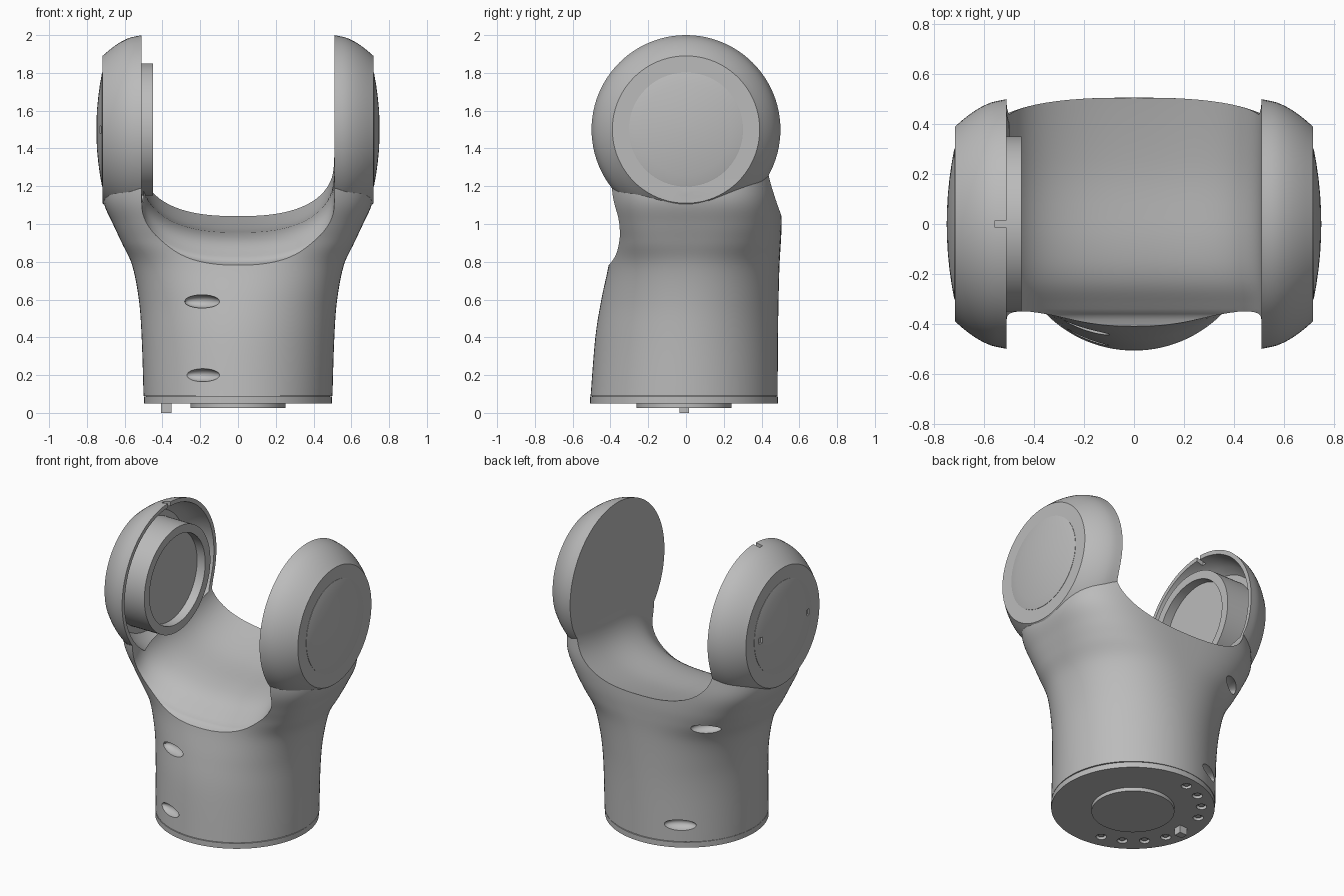
import bpy, bmesh, math
from mathutils import Matrix, Vector

if "Cube" in bpy.data.objects:
    bpy.data.objects.remove(bpy.data.objects["Cube"], do_unlink=True)

grey = bpy.data.materials.new("light grey")
grey.use_nodes = True
COLOUR = (0.5, 0.5, 0.5, 1)
grey.diffuse_color = COLOUR
grey.node_tree.nodes["Principled BSDF"].inputs["Base Color"].default_value = COLOUR

AXIS_Z = 1.5      # height of the fork pivot
INNER_X = 0.51    # inner faces of the fork arms


def finish(bm, name):
    bmesh.ops.recalc_face_normals(bm, faces=bm.faces)
    mesh = bpy.data.meshes.new(name)
    bm.to_mesh(mesh)
    bm.free()
    obj = bpy.data.objects.new(name, mesh)
    bpy.context.collection.objects.link(obj)
    mesh.materials.append(grey)
    return obj


def loft(name, rings):
    """Skin closed rings of points and cap both ends."""
    bm = bmesh.new()
    rows = [[bm.verts.new(p) for p in ring] for ring in rings]
    n = len(rows[0])
    for a, b in zip(rows, rows[1:]):
        for i in range(n):
            j = (i + 1) % n
            bm.faces.new((a[i], a[j], b[j], b[i]))
    bm.faces.new(rows[0])
    bm.faces.new(rows[-1])
    return finish(bm, name)


def lathe_x(name, profile, side, steps=96):
    """Turn (x, radius) points around the pivot axis on one side."""
    rings = []
    for x, r in profile:
        angles = [2 * math.pi * i / steps for i in range(steps)]
        rings.append([(side * x, r * math.cos(a), AXIS_Z + r * math.sin(a)) for a in angles])
    return loft(name, rings)


def cylinder(name, x, y, z0, z1, r, steps=32):
    angles = [2 * math.pi * i / steps for i in range(steps)]
    return loft(name, [[(x + r * math.cos(a), y + r * math.sin(a), z) for a in angles]
                       for z in (z0, z1)])


def box(name, centre, size):
    bm = bmesh.new()
    bmesh.ops.create_cube(bm, size=1, matrix=Matrix.Translation(centre) @ Matrix.Diagonal((*size, 1)))
    return finish(bm, name)


def boolean(target, tool, operation):
    mod = target.modifiers.new(operation, 'BOOLEAN')
    mod.operation, mod.object, mod.solver = operation, tool, 'EXACT'
    bpy.context.view_layer.objects.active = target
    bpy.ops.object.modifier_apply(modifier=mod.name)
    bpy.data.objects.remove(tool, do_unlink=True)


def spline(rows, steps):
    """Smooth curve through rows of values."""
    out = []
    for i in range(len(rows) - 1):
        p = [Vector(rows[min(max(i + k, 0), len(rows) - 1)]) for k in (-1, 0, 1, 2)]
        for s in range(steps):
            t = s / steps
            out.append(0.5 * (2 * p[1] + (p[2] - p[0]) * t
                       + (2 * p[0] - 5 * p[1] + 4 * p[2] - p[3]) * t * t
                       + (3 * p[1] - p[0] - 3 * p[2] + p[3]) * t ** 3))
    return out + [Vector(rows[-1])]


# Body: height, half width, front depth, back depth, front and back squareness
sections = [
    (0.09, 0.5, 0.505, 0.485, 2, 2),
    (0.4, 0.51, 0.48, 0.487, 2, 2),
    (0.6, 0.525, 0.448, 0.49, 2.1, 2.1),
    (0.78, 0.56, 0.41, 0.495, 2.4, 2.3),
    (0.9, 0.615, 0.395, 0.502, 2.9, 2.7),
    (1.0, 0.662, 0.415, 0.506, 3, 3),
    (1.12, 0.713, 0.445, 0.503, 3, 3.2),
    (1.25, 0.714, 0.46, 0.495, 3, 3.2),
    (1.5, 0.7, 0.47, 0.48, 3, 3),
]


def section_ring(row, steps=112):
    z, wide, front, back, nf, nb = row
    ring = []
    for i in range(steps):
        a = 2 * math.pi * i / steps
        c, s = math.cos(a), math.sin(a)
        depth, n = (back, nb) if s > 0 else (front, nf)
        ring.append((math.copysign(abs(c) ** (2 / n), c) * wide,
                     math.copysign(abs(s) ** (2 / n), s) * depth, z))
    return ring


body = loft("fork_body", [section_ring(r) for r in spline(sections, 6)])

# Rounded arm heads
head = [(0.45, 0.5), (0.51, 0.5)] + [tuple(p) for p in spline(
    [(0.515, 0.499), (0.57, 0.487), (0.62, 0.464), (0.67, 0.43), (0.717, 0.39)], 3)]
for side in (-1, 1):
    boolean(body, lathe_x("arm_head", head, side), 'UNION')

# Saddle opening between the arms
floor = spline([(-0.7, 0.72), (-0.41, 0.782), (-0.34, 0.83), (-0.23, 0.91),
                (-0.08, 0.95), (0.2, 0.975), (0.5, 1.04), (0.7, 1.1)], 5)
rings = []
for y, z in floor:
    ring = []
    for i in range(41):
        u = math.sin(math.pi * (i / 40 - 0.5))
        rise = 0.33 * (1 - max(0, 1 - abs(u) ** 2.5) ** 0.4)
        ring.append((INNER_X * u, y, z + rise))
    rings.append(ring + [(INNER_X, y, 2.3), (-INNER_X, y, 2.3)])
boolean(body, loft("opening_cutter", rings), 'DIFFERENCE')

# Hollow in the right-hand arm, with a notch in its rim
boolean(body, lathe_x("hollow_cutter", [(0.5, 0.475), (0.56, 0.46), (0.62, 0.43), (0.66, 0.39)], -1),
        'DIFFERENCE')
boolean(body, box("notch_cutter", (-0.53, 0, 1.99), (0.055, 0.028, 0.06)), 'DIFFERENCE')

# Oval screw pockets in the wall
for x, y, z in [(-0.19, -0.47, 0.2), (-0.19, -0.42, 0.59), (-0.25, 0.42, 0.2), (-0.43, 0.4, 0.89)]:
    bm = bmesh.new()
    turn = Matrix.Rotation(math.atan2(y, x), 4, 'Z')
    bmesh.ops.create_uvsphere(bm, u_segments=32, v_segments=16, radius=1,
                              matrix=Matrix.Translation((x, y, z)) @ turn
                              @ Matrix.Diagonal((0.05, 0.1, 0.035, 1)))
    boolean(body, finish(bm, "pocket_cutter"), 'DIFFERENCE')

parts = [body]

# Bearing ring and disc inside the hollow arm
ring = lathe_x("bearing_ring", [(0.67, 0.35), (0.45, 0.35)], -1)
boolean(ring, lathe_x("ring_cutter", [(0.51, 0.295), (0.4, 0.295)], -1), 'DIFFERENCE')
parts.append(ring)

# Domed caps on the outer faces
for side, name in ((-1, "right_cap"), (1, "left_cap")):
    dome = [(0.7, 0.302), (0.719, 0.302)]
    dome += [(0.72 + 0.03 * (1 - (r / 0.3) ** 2), r) for r in (0.296, 0.24, 0.18, 0.12, 0.06, 0.005)]
    cap = lathe_x(name, dome, side)
    if side < 0:
        for y in (-0.25, 0.25):
            hole = box("cap_hole_cutter", (-0.73, y, AXIS_Z), (0.05, 0.03, 0.04))
            boolean(cap, hole, 'DIFFERENCE')
    parts.append(cap)

# Base plate with screw holes, boss and locating pin
plate = cylinder("base_plate", 0, -0.01, 0.05, 0.086, 0.497, 112)
parts.append(cylinder("seam_core", 0, -0.01, 0.08, 0.1, 0.488, 96))
for degrees in (101, 120, 139, 158, 202, 221, 240, 259):
    a = math.radians(degrees)
    x, y = 0.41 * math.cos(a), 0.41 * math.sin(a)
    boolean(plate, cylinder("screw_hole_cutter", x, y, 0.03, 0.07, 0.032, 24), 'DIFFERENCE')
    parts.append(cylinder("base_screw", x, y, 0.058, 0.075, 0.018, 16))
parts.append(plate)
parts.append(cylinder("base_boss", 0, -0.01, 0.025, 0.06, 0.252, 64))
parts.append(box("locating_pin", (-0.38, -0.01, 0.03), (0.055, 0.05, 0.06)))

# Smooth shading with crisp edges
for obj in bpy.context.view_layer.objects:
    obj.select_set(obj in parts)
bpy.context.view_layer.objects.active = body
bpy.ops.object.shade_smooth_by_angle(angle=math.radians(28))
